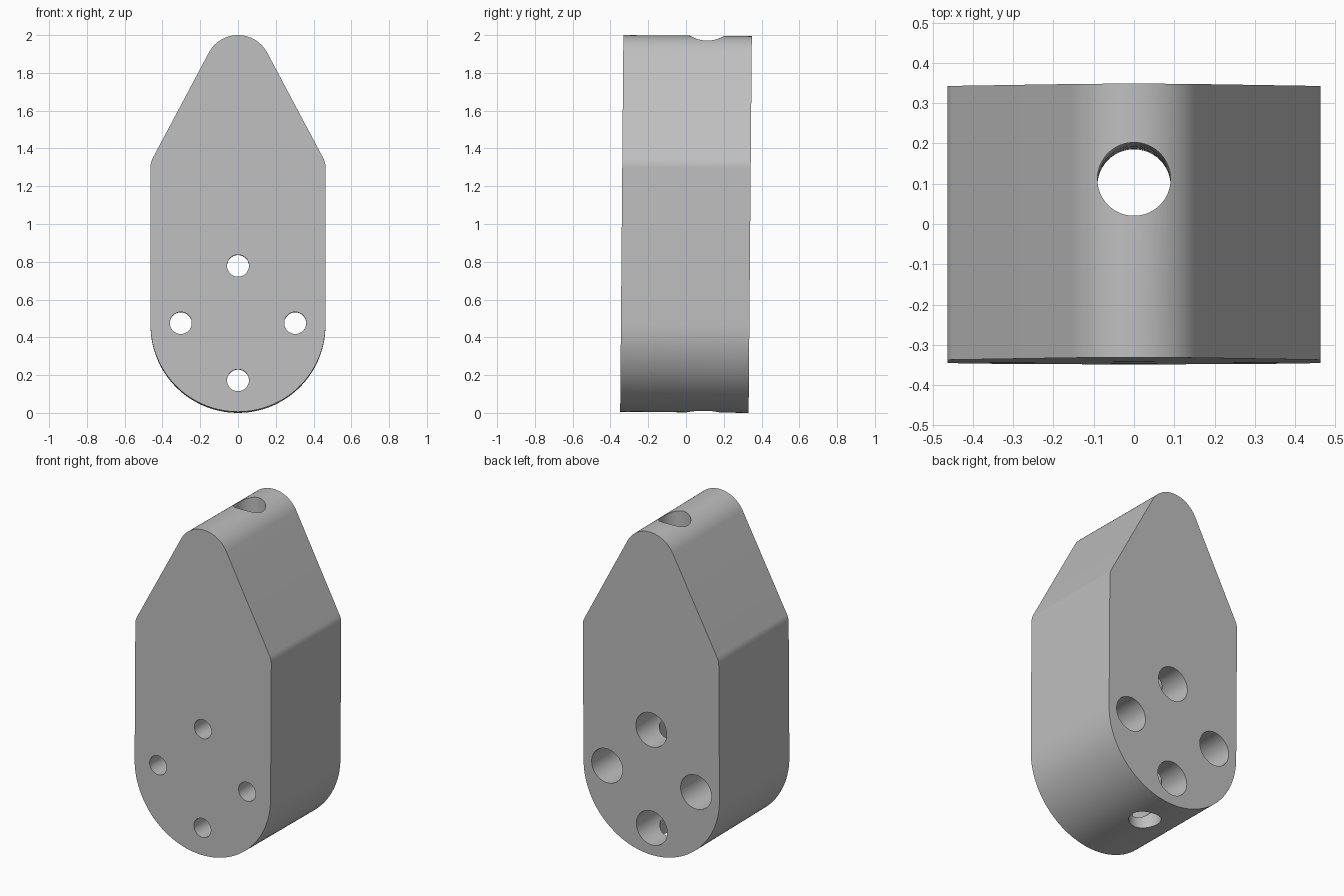
import bpy
from math import sin, cos, tan, pi, radians
from mathutils import Matrix, Vector

if "Cube" in bpy.data.objects:
    bpy.data.objects.remove(bpy.data.objects["Cube"])

grey = bpy.data.materials.new("light grey")
grey.use_nodes = True
colour = (0.52, 0.52, 0.52, 1)
grey.diffuse_color = colour
grey.node_tree.nodes["Principled BSDF"].inputs["Base Color"].default_value = colour

HALF_DEPTH = 0.34
WIDTH = 0.463       # half width and radius of the round base
TIP = 0.175         # radius of the rounded tip
CORNER = 0.1        # fillet radius where the taper begins
HEIGHT = 1.994
SLOPE = radians(28)
TILT = 0.0085


def arc(x, z, radius, start, end, steps):
    angles = [start + (end - start) * i / steps for i in range(steps + 1)]
    return [(x + radius * cos(a), z + radius * sin(a)) for a in angles]


def make_object(name, verts, faces):
    mesh = bpy.data.meshes.new(name)
    mesh.from_pydata(verts, [], faces)
    mesh.materials.append(grey)
    obj = bpy.data.objects.new(name, mesh)
    bpy.context.collection.objects.link(obj)
    return obj


def prism(name, outline, low, high):
    # Extrude an anticlockwise (x, z) outline along y
    n = len(outline)
    verts = [(x, low, z) for x, z in outline] + [(x, high, z) for x, z in outline]
    faces = [tuple(range(n)), tuple(reversed(range(n, 2 * n)))]
    faces += [(i, i + n, (i + 1) % n + n, (i + 1) % n) for i in range(n)]
    return make_object(name, verts, faces)


def bore(name, x, z, radius, low, high):
    return prism(name, arc(x, z, radius, 0, 2 * pi, 64)[:-1], low, high)


# Block outline: right half, then mirrored
tip_z = HEIGHT - TIP
shoulder_z = tip_z + TIP * sin(SLOPE) - (WIDTH - TIP * cos(SLOPE)) / tan(SLOPE)
fillet_z = shoulder_z - CORNER * tan(SLOPE / 2)
half = arc(0, WIDTH, WIDTH, -pi / 2, 0, 40)
half += arc(WIDTH - CORNER, fillet_z, CORNER, 0, SLOPE, 8)
half += arc(0, tip_z, TIP, SLOPE, pi / 2, 20)
outline = half + [(-x, z) for x, z in reversed(half[1:-1])]
block = prism("block", outline, -HALF_DEPTH, HALF_DEPTH)

# Four screw holes, each with a wide counterbore from the back
cutters = []
for i in range(4):
    x, z = 0.303 * cos(i * pi / 2), 0.47 + 0.303 * sin(i * pi / 2)
    cutters.append(bore("screw_hole", x, z, 0.058, -0.5, 0.3))
    cutters.append(bore("counterbore", x, z, 0.105, -0.13, 0.5))

# Vertical channel from the tip to the base
channel = bore("channel", 0, 0, 0.091, -1.2, 1.2)
channel.data.transform(Matrix.Translation((0, 0.103, 1)) @ Matrix.Rotation(pi / 2, 4, "X"))
cutters.append(channel)

for cutter in cutters:
    cutter.hide_render = True
    mod = block.modifiers.new(cutter.name, "BOOLEAN")
    mod.operation = "DIFFERENCE"
    mod.solver = "EXACT"
    mod.object = cutter

# Bake the cuts and drop the cutters
bpy.context.view_layer.update()
cut_mesh = bpy.data.meshes.new_from_object(block.evaluated_get(bpy.context.evaluated_depsgraph_get()))
block.modifiers.clear()
block.data = cut_mesh
for cutter in cutters:
    bpy.data.objects.remove(cutter)

# The block leans back very slightly
pivot = Vector((0, 0, HEIGHT / 2))
block.data.transform(Matrix.Translation((0, 0, 1)) @ Matrix.Rotation(-TILT, 4, "X") @ Matrix.Translation(-pivot))

bpy.ops.object.select_all(action="DESELECT")
block.select_set(True)
bpy.context.view_layer.objects.active = block
bpy.ops.object.shade_smooth_by_angle(angle=radians(25))
